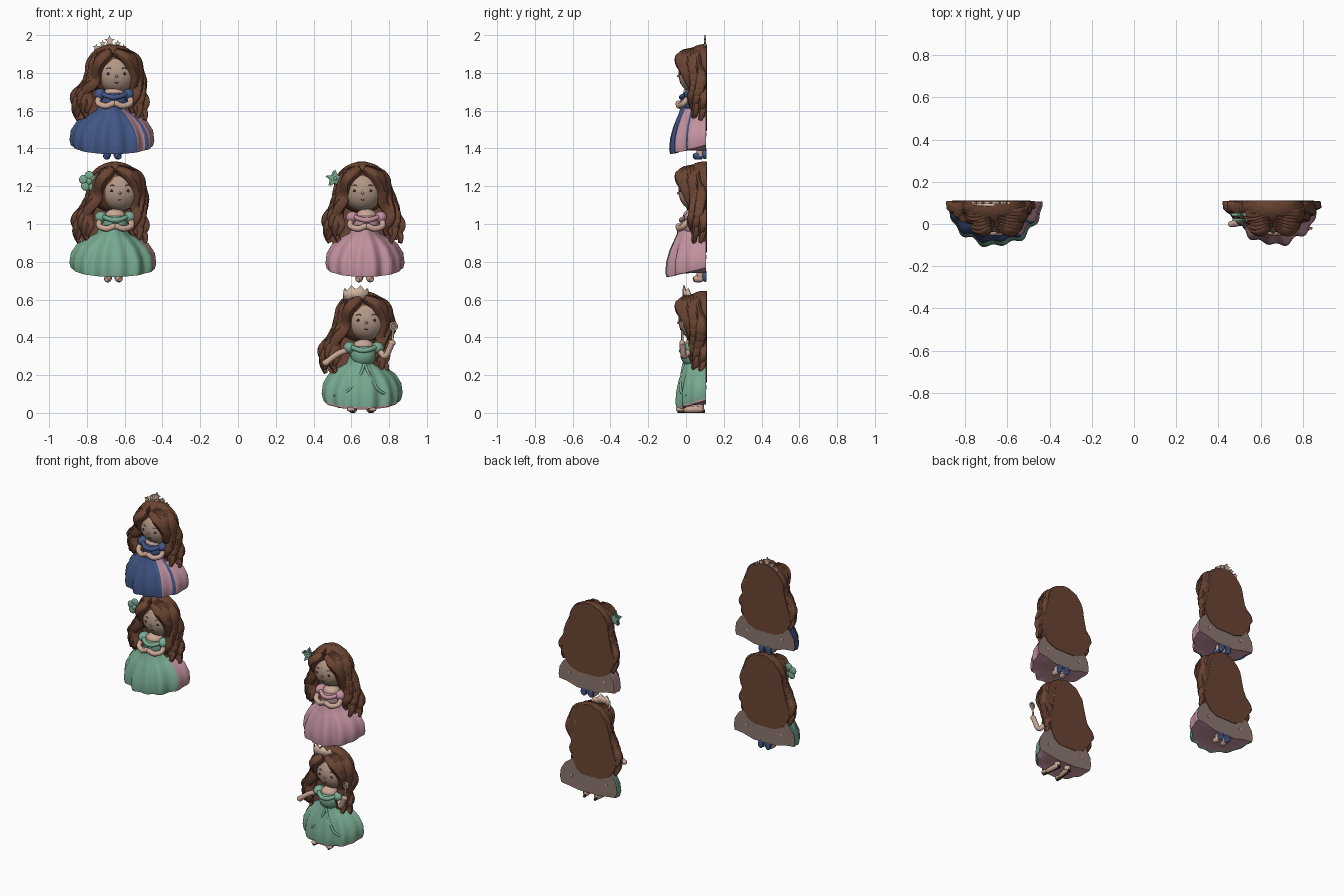
import bpy
from math import sin, cos, pi, sqrt
from mathutils import Vector

cube = bpy.data.objects.get("Cube")
if cube:
    bpy.data.objects.remove(cube)

BACK = 0.109          # flat back plane of every figure
made = []


def material(name, rgb):
    lin = [((c + 0.055) / 1.055) ** 2.4 for c in rgb] + [1]
    m = bpy.data.materials.new(name)
    m.use_nodes = True
    m.diffuse_color = lin
    m.node_tree.nodes["Principled BSDF"].inputs["Base Color"].default_value = lin
    return m


HAIR = material("hair brown", (0.42, 0.27, 0.20))
DARK = material("dark brown", (0.25, 0.16, 0.14))
FACE = material("face beige", (0.69, 0.59, 0.52))
SKIN = material("skin", (0.79, 0.65, 0.58))
TAUPE = material("backing taupe", (0.55, 0.47, 0.44))
GREEN = material("dress green", (0.47, 0.67, 0.57))
PINK = material("dress pink", (0.76, 0.57, 0.62))
BLUE = material("dress blue", (0.26, 0.34, 0.53))
CROWN = material("crown cream", (0.83, 0.71, 0.63))


def build(name, verts, faces, mats, slots=None, back=BACK):
    """Mesh part, flattened against the back plane."""
    verts = [(x, min(y, back), z) for x, y, z in verts]
    me = bpy.data.meshes.new(name)
    me.from_pydata(verts, [], faces)
    for m in mats:
        me.materials.append(m)
    if slots:
        me.polygons.foreach_set("material_index", slots)
    ob = bpy.data.objects.new(name, me)
    bpy.context.collection.objects.link(ob)
    made.append(ob)
    return ob


def grid_faces(rows, n, closed=True):
    last = n if closed else n - 1
    return [(r * n + i, r * n + (i + 1) % n, (r + 1) * n + (i + 1) % n, (r + 1) * n + i)
            for r in range(rows - 1) for i in range(last)]


def ellipsoid(name, c, r, mat, groove=0, n=24):
    rows = n // 2 + 1
    verts = []
    for j in range(rows):
        p = 0.01 + (pi - 0.02) * j / (rows - 1)
        for i in range(n):
            a = 2 * pi * i / n
            k = 1 + groove * cos(15 * a + 4 * p) * sin(p)
            verts.append((c[0] + r[0] * k * sin(p) * cos(a),
                          c[1] - r[1] * k * sin(p) * sin(a), c[2] + r[2] * cos(p)))
    faces = grid_faces(rows, n)
    faces += [tuple(reversed(range(n))), tuple(range((rows - 1) * n, rows * n))]
    return build(name, verts, faces, [mat])


def spline(pts, steps):
    """Smooth path through a few points."""
    p = [Vector(q) for q in pts]
    p = [2 * p[0] - p[1]] + p + [2 * p[-1] - p[-2]]
    out = []
    for i in range(1, len(p) - 2):
        a, b, c, d = p[i - 1:i + 3]
        for s in range(steps):
            t = s / steps
            out.append(0.5 * (2 * b + (c - a) * t + (2 * a - 5 * b + 4 * c - d) * t * t
                              + (3 * b - a - 3 * c + d) * t ** 3))
    return out + [p[-2]]


def tube(name, pts, radius, mat, curl=0, phase=0, groove=0, taper=0, steps=6, n=10):
    path = spline(pts, steps)
    m = len(path) - 1
    for i, q in enumerate(path):
        t = i / m
        path[i] = q + Vector((sin(18 * t + phase), 0.6 * cos(18 * t + phase), 0)) * curl * t
    verts = []
    for i, q in enumerate(path):
        t = i / m
        d = (path[min(i + 1, m)] - path[max(i - 1, 0)]).normalized()
        u = d.cross(Vector((0.1, 1, 0.15))).normalized()
        v = d.cross(u)
        r = radius * (1 - taper * abs(2 * t - 0.9) ** 3)
        for k in range(n):
            a = 2 * pi * k / n
            g = r * (1 + groove * cos(4 * a + 5 * t))
            verts.append(q + u * g * cos(a) + v * g * sin(a))
    faces = grid_faces(m + 1, n)
    faces += [tuple(reversed(range(n))), tuple(range(m * n, (m + 1) * n))]
    return build(name, verts, faces, [mat])


def plate(name, outline, y0, y1, mat):
    """Flat outline in x and z with thickness along y."""
    n = len(outline)
    verts = [(x, y, z) for y in (y0, y1) for x, z in outline]
    faces = grid_faces(2, n) + [tuple(reversed(range(n))), tuple(range(n, 2 * n))]
    return build(name, verts, faces, [mat], back=0.111)


def star(name, x, y, z, r, mat):
    pts = [(x + r * (1, 0.45)[i % 2] * sin(i * pi / 5), z + r * (1, 0.45)[i % 2] * cos(i * pi / 5))
           for i in range(10)]
    plate(name, pts, y - 0.006, y + 0.006, mat)


def skirt(name, cx, z0, rows, width, depth, lift, mats, rule, phase):
    """Half round pleated skirt; rows are (height, width share, depth share)."""
    n = 91
    verts = []
    for z, w, d in rows:
        k = max(0, (w - 0.35) / 0.65)
        for i in range(n):
            a = pi * i / (n - 1)
            p = 1 + k * (0.045 * cos(14 * a + phase) + 0.03 * sin(9 * a + 2 * phase))
            verts.append((cx + width * w * (0.5 + 0.5 * p) * cos(a), BACK - 0.002 - depth * d * p * sin(a),
                          z0 + z + lift * k * (1 - sin(a))))
    m = len(rows)
    faces = grid_faces(m, n, False)
    slots = [rule(180 * (i + 0.5) / (n - 1)) if r < m - 3 else 1
             for r in range(m - 1) for i in range(n - 1)]
    faces += [tuple(range((m - 1) * n, m * n)), tuple(range(n)),
              tuple([r * n for r in range(m)] + [r * n + n - 1 for r in reversed(range(m))])]
    slots += [1, 0, 2]
    build(name, verts, faces, mats + [TAUPE], slots)


GOWN = [(0.30, 0.33, 0.72), (0.26, 0.39, 0.74), (0.22, 0.62, 0.82), (0.17, 0.83, 0.91), (0.11, 0.97, 0.98),
        (0.055, 1, 1), (0.03, 0.97, 0.98), (0.035, 0.9, 0.92), (0.045, 0.7, 0.75), (0.05, 0.35, 0.4)]


def figure(tag, cx, z0, dress, rule, width, depth, hx, hair_l, hair_r, top, shoe, arms):
    def P(x, y, z):
        return (cx + x, y, z0 + z)

    # dress
    skirt(tag + " skirt", cx, z0, GOWN, width, depth, 0.05, [dress, PINK], rule, cx)
    ellipsoid(tag + " bodice", P(0.01, 0.04, 0.31), (0.07, 0.07, 0.07), dress)
    ellipsoid(tag + " chest", P(0.01, 0.035, 0.355), (0.055, 0.05, 0.035), SKIN)
    tube(tag + " neckline", [P(-0.06, 0.01, 0.35), P(-0.02, -0.02, 0.335), P(0.01, -0.025, 0.33),
                             P(0.04, -0.02, 0.335), P(0.08, 0.01, 0.35)], 0.013, dress)
    # head and face
    hz = top - 0.155
    ellipsoid(tag + " head", P(hx, 0.05, hz), (0.106, 0.09, 0.105), FACE, n=32)

    def on_face(dx, dz):
        return P(hx + dx, 0.05 - 0.09 * sqrt(1 - (dx / 0.106) ** 2 - (dz / 0.105) ** 2), hz + dz)

    ellipsoid(tag + " nose", on_face(0, -0.012), (0.008, 0.008, 0.007), FACE, n=12)
    tube(tag + " mouth", [on_face(-0.01, -0.046), on_face(0, -0.049), on_face(0.01, -0.046)],
         0.002, DARK, n=6)
    # cap of hair and flat hair at the back
    hc = hx * 0.5 - 0.008
    ellipsoid(tag + " hair cap", P(hc, 0.085, top - 0.135), (0.148, 0.105, 0.135), HAIR, 0.025, 60)
    shape = [(1, 0.1), (0.96, 0.4), (0.86, 0.62), (0.74, 0.7), (0.62, 0.78), (0.5, 0.9),
             (0.42, 0.92), (0.35, 0.8), (0.29, 0.66), (0.25, 0.36)]
    plate(tag + " back hair", [(cx + hc * k + hair_r * w, z0 + top * k) for k, w in shape]
          + [(cx + hc * k - hair_l * w, z0 + top * k) for k, w in reversed(shape)],
          0.08, 0.1105, HAIR)

    for s, side, w in ((-1, "right", hair_l), (1, "left", hair_r)):
        # wavy locks from the parting to the waist
        for i in range(7):
            f = -0.15 + 1.1 * i / 6
            tube(f"{tag} {side} lock {i + 1}",
                 [P(hc + s * 0.012, 0.005 + 0.07 * f, top - 0.04 + 0.015 * f),
                  P(hx * 0.7 + s * (0.078 + 0.03 * f), -0.015 + 0.08 * f, top - 0.085),
                  P(hx * 0.5 + s * (0.108 + 0.026 * f), 0.035 + 0.05 * f, top - 0.19),
                  P(s * w * (0.66 + 0.2 * f), 0.045 + 0.045 * f, 0.35),
                  P(s * w * (0.62 + 0.32 * f), 0.04 + 0.055 * f, 0.25 - 0.02 * (i % 3))],
                 0.031, HAIR, 0.016, i * 1.7 + s, 0.10, 0.5, 10, 16)
        # eye and brow
        ellipsoid(f"{tag} {side} eye", on_face(s * 0.044, 0), (0.008, 0.004, 0.007), DARK, n=12)
        tube(f"{tag} {side} brow", [on_face(s * 0.03, 0.028), on_face(s * 0.043, 0.032),
                                    on_face(s * 0.055, 0.027)], 0.002, HAIR, n=6)
        # sleeve, arm and hand
        ellipsoid(f"{tag} {side} sleeve", P(0.01 + s * 0.075, 0.03, 0.345), (0.034, 0.04, 0.032),
                  dress, 0.04, 30)
        reach = arms[side]
        tube(f"{tag} {side} arm", [P(0.01 + s * 0.08, 0.02, 0.335)] + [P(*q) for q in reach],
             0.016, SKIN)
        ellipsoid(f"{tag} {side} hand", P(*reach[-1]), (0.02, 0.016, 0.017), SKIN, n=14)
        # round peg mark on the flat back
        ellipsoid(f"{tag} {side} peg mark", P(s * 0.13, 0.106, 0.135), (0.012, 0.006, 0.012), PINK, n=12)
        # leg and foot
        sandal = shoe == "sandal"
        out, toe = (0.04, -0.02) if sandal else (0.027, 0.04)
        tube(f"{tag} {side} leg", [P(s * out, 0.075, 0.1), P(s * out, 0.075, 0.02)], 0.02, SKIN)
        tube(f"{tag} {side} shoe", [P(s * out, 0.088, 0.018), P(s * out * 1.1, 0.06, 0.02),
                                    P(s * out * 1.35, toe, 0.016)], 0.019,
             SKIN if sandal else shoe, taper=0.3)
        if sandal:
            tube(f"{tag} {side} sole", [P(s * out, 0.1, 0.008), P(s * out * 1.4, -0.045, 0.008)],
                 0.009, DARK)
            ellipsoid(f"{tag} {side} toes", P(s * out * 1.4, -0.03, 0.018), (0.022, 0.024, 0.013), SKIN)
        else:
            ellipsoid(f"{tag} {side} heel", P(s * out, 0.1, 0.033), (0.021, 0.018, 0.03), BLUE, n=14)


def folded(s):
    return [(0.01 + s * 0.085, -0.012, 0.3), (0.01 + s * 0.045, -0.034, 0.285),
            (0.01 + s * 0.01, -0.04, 0.297)]


cross = {"right": folded(-1), "left": folded(1)}
wave = {"right": [(-0.13, 0.01, 0.31), (-0.19, 0.0, 0.265)],
        "left": [(0.125, -0.01, 0.30), (0.16, -0.02, 0.37)]}

figure("blue girl", -0.665, 1.34, BLUE, lambda a: int(a < 30 or 36 < a < 54), 0.22, 0.19,
       0.022, 0.215, 0.185, 0.61, BLUE, cross)
figure("green girl", -0.66, 0.69, GREEN, lambda a: int(a < 27), 0.225, 0.21,
       0.035, 0.215, 0.18, 0.64, SKIN, cross)
figure("pink girl", 0.67, 0.69, PINK, lambda a: 0, 0.205, 0.205,
       -0.01, 0.22, 0.205, 0.64, SKIN, cross)
figure("gown girl", 0.655, 0, GREEN, lambda a: 0, 0.21, 0.158,
       0.025, 0.225, 0.135, 0.645, "sandal", wave)

# draped overskirt edges parting at the front, and a petticoat below the hem
for s in (-1, 1):
    tube("overskirt edge", [(0.67, -0.012, 0.26), (0.67 + s * 0.025, -0.022, 0.2),
                            (0.665 + s * 0.08, -0.028, 0.12), (0.66 + s * 0.15, 0.005, 0.09)],
         0.008, GREEN)
skirt("petticoat", 0.655, 0, [(0.08, 0.95, 0.95), (0.022, 0.96, 0.965), (0.018, 0.93, 0.94),
                              (0.03, 0.7, 0.75), (0.045, 0.35, 0.4)],
      0.21, 0.158, 0.05, [PINK, PINK], lambda a: 0, 0.655)

# star tiara
for x, z, r in ((-0.75, 1.935, 0.02), (-0.717, 1.955, 0.02), (-0.68, 1.97, 0.03),
                (-0.637, 1.955, 0.02), (-0.605, 1.935, 0.018)):
    star("tiara star", x, 0.1, z, r, CROWN)
tube("tiara band", [(-0.76, 0.095, 1.915), (-0.68, 0.09, 1.945), (-0.6, 0.095, 1.915)], 0.008, CROWN)

# pointed crown, bent round the head
rim = [(0.625 + 0.062 * cos(pi * i / 8), 0.03 - 0.04 * sin(pi * i / 8)) for i in range(9)]
tips = [0.612 + (0.035 if i % 2 else 0.012) + 0.03 * sin(pi * i / 8) for i in range(9)]
build("crown", [(x, y, 0.6) for x, y in rim] + [(x, y, z) for (x, y), z in zip(rim, tips)],
      grid_faces(2, 9, False), [CROWN]).modifiers.new("thickness", "SOLIDIFY").thickness = 0.008

# hair flowers
for i in range(5):
    a = 2 * pi * i / 5 + 0.3
    ellipsoid("round flower petal", (-0.788 + 0.03 * cos(a), 0.02, 1.225 + 0.03 * sin(a)),
              (0.025, 0.01, 0.025), GREEN)
ellipsoid("round flower centre", (-0.788, 0.012, 1.225), (0.016, 0.01, 0.016), GREEN, n=12)
star("pointed flower", 0.515, 0.02, 1.24, 0.05, GREEN)
star("pointed flower back", 0.505, 0.045, 1.24, 0.045, GREEN)
ellipsoid("pointed flower centre", (0.515, 0.018, 1.24), (0.012, 0.01, 0.012), GREEN, n=12)

# hand mirror
tube("mirror handle", [(0.815, -0.02, 0.35), (0.822, -0.02, 0.44)], 0.006, CROWN)
ring = [(0.824 + 0.018 * cos(pi * i / 8), -0.02, 0.458 + 0.02 * sin(pi * i / 8)) for i in range(17)]
tube("mirror rim", ring, 0.005, CROWN, steps=2)
ellipsoid("mirror glass", (0.824, -0.02, 0.458), (0.016, 0.003, 0.018), TAUPE, n=16)

# smooth shading with sharp rims
bpy.ops.object.select_all(action="DESELECT")
for ob in made:
    ob.select_set(True)
bpy.context.view_layer.objects.active = made[0]
bpy.ops.object.shade_smooth_by_angle(angle=0.8)
